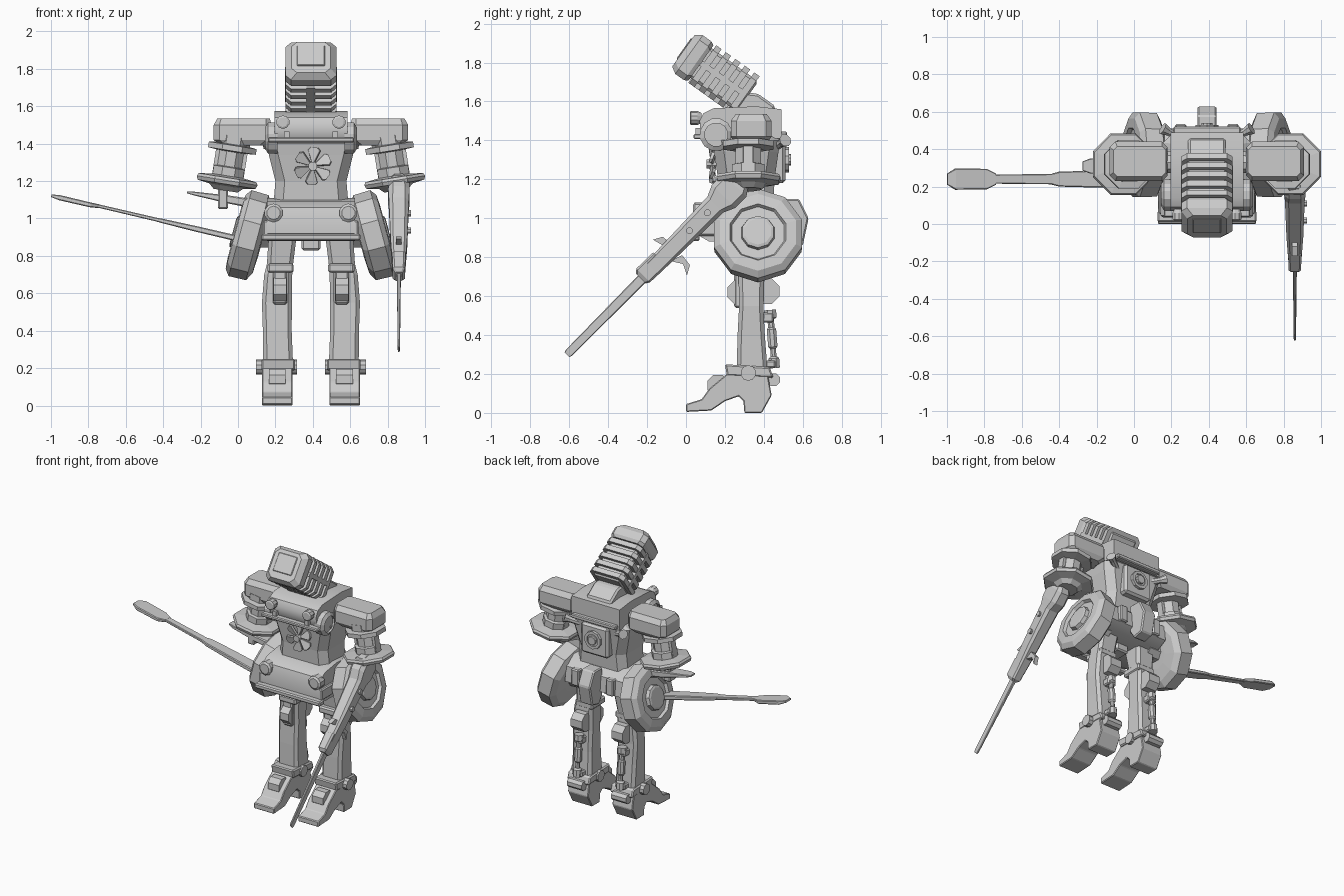
import bpy, bmesh, math
from mathutils import Vector, Matrix

CX = 0.39  # body centre line; the outstretched arm makes the bounds asymmetric


def frame(p, d, xdir=(1, 0, 0)):
    """Matrix at p with local z along d and local x near xdir."""
    z = Vector(d).normalized()
    y = z.cross(Vector(xdir)).normalized()
    x = y.cross(z)
    return Matrix.Translation(p) @ Matrix((x, y, z)).transposed().to_4x4()


def finish(name, bm, M=None, bevel=0, smooth=False):
    if M is not None:
        bm.transform(M)
    bmesh.ops.recalc_face_normals(bm, faces=bm.faces)
    if bevel:
        bmesh.ops.bevel(bm, geom=bm.edges[:], offset=bevel, segments=1, affect='EDGES', profile=0.5)
    me = bpy.data.meshes.new(name)
    bm.to_mesh(me)
    bm.free()
    ob = bpy.data.objects.new(name, me)
    bpy.context.collection.objects.link(ob)
    if smooth:
        bpy.ops.object.select_all(action='DESELECT')
        ob.select_set(True)
        bpy.context.view_layer.objects.active = ob
        bpy.ops.object.shade_smooth_by_angle(angle=math.radians(35))
    return ob


def skin(name, rings, M=None, bevel=0, smooth=False):
    """Bridge rings of points and cap both ends."""
    bm = bmesh.new()
    vs = [[bm.verts.new(p) for p in r] for r in rings]
    n = len(vs[0])
    for a, b in zip(vs, vs[1:]):
        for i in range(n):
            bm.faces.new((a[i], a[(i + 1) % n], b[(i + 1) % n], b[i]))
    bm.faces.new(vs[0])
    bm.faces.new(vs[-1])
    return finish(name, bm, M, bevel, smooth)


def turned(name, profile, M, n=10):
    rings = [[(r * math.cos((i + .5) * math.tau / n), r * math.sin((i + .5) * math.tau / n), h)
              for i in range(n)] for r, h in profile]
    return skin(name, rings, M)


def cyl(name, p, d, r, h, n=10):
    return turned(name, [(r, -h / 2), (r, h / 2)], frame(p, d, (1, 0, 0) if abs(d[0]) < .9 else (0, 1, 0)), n)


def loft(name, secs, M=None, smooth=False):
    """Chamfered rectangles: (height, half x, half y, chamfer, centre x, centre y)."""
    rings = []
    for h, a, b, c, x, y in secs:
        rings.append([(x + u, y + v, h) for u, v in ((a, b - c), (a - c, b), (c - a, b), (-a, b - c),
                      (-a, c - b), (c - a, -b), (a - c, -b), (a, c - b))])
    return skin(name, rings, M, 0, smooth)


def box(name, c, s, bevel=0, M=None):
    x, y, z = (v / 2 for v in s)
    T = Matrix.Translation(c)
    return skin(name, [[(x, y, k), (-x, y, k), (-x, -y, k), (x, -y, k)] for k in (-z, z)],
                (M @ T) if M is not None else T, bevel)


def prism(name, pts, x0, x1, bevel=0, smooth=False):
    return skin(name, [[(x, y, z) for y, z in pts] for x in (x0, x1)], None, bevel, smooth)


# Ribbed head, tilted back
H = Matrix.Translation((CX, .15, 1.745)) @ Matrix.Rotation(math.radians(-35.5), 4, 'X')
loft("head_nose", [(.09, .125, .11, .03, 0, 0), (.11, .137, .122, .03, 0, 0), (.165, .137, .122, .03, 0, 0),
     (.2, .105, .1, .03, 0, 0)], H @ frame((0, 0, 0), (0, -1, 0)))
box("head_face_plate", (0, -.2, .01), (.15, .012, .13), .004, H)
box("head_core", (0, .04, 0), (.22, .33, .19), .015, H)
for i in range(5):
    loft("head_rib", [(-.017, .137, .12, .03, 0, 0), (.017, .137, .12, .03, 0, 0)],
         H @ frame((0, -.062 + i * .06, 0), (0, -1, 0)))
box("head_under_spine", (0, .05, -.105), (.045, .27, .03), 0, H)
for s in (-1, 1):
    box("head_side_strip", (s * .124, .05, 0), (.03, .28, .03), 0, H)
prism("neck", [(.2, 1.56), (.27, 1.65), (.37, 1.64), (.46, 1.575), (.45, 1.54)], CX - .1, CX + .1, .012)

# Torso and chest hood
loft("torso", [(1.08, .2, .14, .05, CX, .31), (1.2, .19, .145, .05, CX, .31), (1.34, .225, .165, .05, CX, .31),
     (1.4, .235, .175, .05, CX, .31), (1.43, .19, .16, .04, CX, .31)])
prism("chest_hood", [(.1, 1.4), (.075, 1.44), (.07, 1.5), (.09, 1.54), (.14, 1.565), (.36, 1.575), (.49, 1.56),
      (.49, 1.41)], CX - .195, CX + .195, 0, True)
box("chest_bumper", (CX, .06, 1.42), (.46, .045, .025), .006)
box("back_box", (CX, .475, 1.29), (.22, .07, .22), .015)
turned("back_vent", [(.065, 0), (.065, .03), (.045, .03), (.045, .02), (.03, .02), (.03, .04)],
       frame((CX, .5, 1.3), (0, 1, 0)), 10)
box("back_bar", (CX, .5, 1.43), (.36, .04, .03), .006)

# Chest fan
cyl("fan_hub", (CX + .01, .13, 1.28), (0, 1, 0), .025, .05, 8)
for i in range(6):
    a = math.tau * i / 6 + .1
    d = Vector((math.sin(a), 0, math.cos(a)))
    loft("fan_blade", [(.02, .008, .008, .002, 0, 0), (.085, .034, .008, .002, 0, 0), (.1, .02, .008, .002, 0, 0)],
         frame(Vector((CX + .01, .135, 1.28)), d, d.cross((0, 1, 0)) + Vector((0, .35, 0))))

# Pelvis: hood, bumper, tail block
prism("pelvis_hood", [(.05, .92), (.05, 1.0), (.07, 1.06), (.12, 1.09), (.25, 1.11), (.42, 1.1), (.5, 1.04), (.51, .93),
      (.42, .88), (.12, .88)], CX - .235, CX + .235, 0, True)
box("pelvis_bumper", (CX, .04, .9), (.53, .06, .035), .008)
box("crotch_block", (CX, .27, .87), (.1, .16, .08), .01)
prism("tail_block", [(.48, 1.1), (.58, 1.1), (.63, 1.0), (.6, .86), (.52, .84), (.48, .9)], CX - .05, CX + .05, .008)

for s in (-1, 1):
    X = lambda x: CX + s * x
    side = (s, 0, 0)
    # Lamps and chest side details
    turned("chest_lamp", [(.025, 0), (.036, .02), (.036, .055), (.026, .06)], frame((X(.15), .08, 1.515), (0, -1, 0)), 10)
    turned("pelvis_lamp", [(.05, 0), (.05, .05), (.036, .06)], frame((X(.2), .095, 1.03), (0, -1, 0)), 10)
    turned("chest_side_drum", [(.085, 0), (.085, .05), (.06, .065), (.06, .05)],
           frame((X(.18), .155, 1.43), side, (0, 1, 0)), 12)
    box("bumper_bracket", (X(.13), .075, 1.44), (.03, .05, .05))
    box("pelvis_bracket", (X(.24), .15, .95), (.03, .2, .08), .008)
    box("pelvis_back_block", (X(.14), .51, .99), (.06, .05, .12), .008)
    turned("exhaust_pipe", [(.022, 0), (.022, .09), (.034, .13), (.024, .13)],
           frame((X(.13), .45, 1.36), (s * .8, .45, .3), (0, 0, 1)), 8)
    # Shoulders and upper arms
    cyl("shoulder_axle", (X(.22), .33, 1.45), side, .06, .12, 10)
    loft("shoulder", [(1.39, .12, .085, .03, X(.365), .335), (1.42, .155, .105, .03, X(.365), .335),
         (1.5, .155, .105, .03, X(.365), .335), (1.535, .14, .08, .02, X(.36), .335)])
    A = frame((X(.41), .32, 1.44), (s * .16, 0, -1))
    turned("upper_arm", [(.1, 0), (.1, .045), (.14, .05), (.14, .08), (.07, .085), (.07, .165), (.09, .17),
           (.09, .215), (.17, .225), (.178, .24), (.17, .26), (.1, .27), (.07, .295)], A, 8)
    for k in (-.07, .07):
        box("arm_strut", (k, 0, .14), (.03, .05, .15), 0, A)
    # Cambered hip wheels
    W = frame((X(.335), .37, .91), (s * .965, 0, .26), (0, 1, 0))
    turned("hip_wheel", [(.1, -.08), (.19, -.075), (.235, -.05), (.238, .045), (.205, .07), (.15, .075), (.14, .055),
           (.09, .055), (.085, .08), (.07, .085)], W, 10)
    cyl("hip_axle", (X(.25), .37, .91), side, .07, .16, 8)
    # Legs
    loft("leg", [(.2, .08, .08, .02, X(.175), .34), (.4, .077, .07, .02, X(.18), .335),
         (.55, .08, .062, .02, X(.182), .335), (.7, .075, .065, .02, X(.175), .335), (.76, .07, .06, .02, X(.165), .335),
         (.92, .075, .08, .02, X(.15), .335)])
    box("thigh_plate", (X(.165), .265, .635), (.075, .035, .19), .01)
    box("thigh_band", (X(.162), .32, .735), (.14, .16, .05), .01)
    cyl("knee_front", (X(.165), .275, .62), side, .067, .07, 8)
    cyl("knee_rear", (X(.165), .415, .625), side, .07, .09, 8)
    # Calf piston
    turned("calf_piston", [(.03, 0), (.03, .05), (.016, .06), (.016, .1), (.026, .11), (.026, .2), (.018, .21),
           (.018, .25), (.034, .26), (.034, .3)], frame((X(.175), .455, .23), (0, -.08, 1)), 8)
    box("piston_mount_top", (X(.175), .41, .49), (.07, .08, .05), .008)
    box("piston_mount_low", (X(.175), .42, .25), (.08, .08, .04), .008)
    # Ankles and feet
    prism("ankle_collar", [(.21, .19), (.2, .25), (.43, .235), (.45, .18)], X(.085), X(.265), .008)
    cyl("ankle_bolt", (X(.185), .32, .205), side, .04, .22, 10)
    cyl("heel_roller", (X(.18), .45, .17), side, .035, .12, 8)
    fx = X(.18)
    prism("foot", [(0, .005), (.13, .012), (.2, .06), (.27, .085), (.295, .06), (.3, 0), (.39, 0), (.44, .09), (.42, .2),
          (.21, .2), (.12, .125), (.08, .07), (0, .045)], fx - .082, fx + .082, .005)
    cyl("toe_joint", (fx, .165, .14), side, .06, .09, 8)

# Forearm with blade, reaching forward and down
F = frame((.86, .25, 1.17), (0, -.703, -.711))
loft("blade_forearm", [(-.05, .04, .05, .02, 0, 0), (0, .055, .085, .025, 0, 0), (.08, .057, .085, .025, 0, 0),
     (.14, .053, .058, .02, 0, 0), (.42, .045, .05, .015, 0, 0), (.6, .035, .045, .01, 0, 0)], F)
loft("blade_socket", [(.54, .036, .05, .01, 0, .005), (.66, .033, .05, .01, 0, .008), (.68, .02, .035, .008, 0, .005)], F)
loft("blade", [(.64, .011, .027, .005, 0, 0), (1.21, .006, .022, .003, 0, 0), (1.225, .004, .018, .002, 0, 0)], F)
prism("guard_upper", [(-.17, .89), (-.12, .905), (-.05, .85), (-.08, .79), (-.11, .855)], .845, .875)
prism("guard_lower", [(.005, .705), (.02, .76), (-.02, .81), (-.08, .78), (-.015, .765)], .845, .875)
for t in (.2, .33):
    cyl("forearm_rivet", F @ Vector((.05, 0, t)), (1, 0, 0), .018, .03, 8)

# Opposite side: wrist stub, short fin and long paddle arm
box("wrist_stub", (-.08, .3, 1.12), (.055, .08, .14), .008)
loft("wrist_fin", [(0, .045, .025, .008, 0, 0), (.2, .05, .022, .006, 0, 0), (.4, .04, .01, .004, 0, 0),
     (.44, .025, .005, .002, 0, 0)], frame((.16, .31, 1.065), (-.98, 0, .17), (0, 1, 0)))
P = frame((.03, .24, .885), (-.974, 0, .228), (0, 1, 0))
loft("paddle_grip", [(0, .05, .016, .006, 0, 0), (.25, .045, .015, .005, 0, 0), (.44, .04, .012, .005, 0, 0),
     (.48, .03, .01, .004, 0, 0)], P)
loft("paddle_shaft", [(.45, .028, .01, .004, 0, 0), (.83, .024, .009, .004, 0, 0)], P)
loft("paddle_tip", [(.79, .03, .01, .004, 0, 0), (.84, .055, .013, .005, 0, .004), (1.01, .057, .014, .005, 0, .004),
     (1.055, .03, .007, .003, 0, .004)], P)
